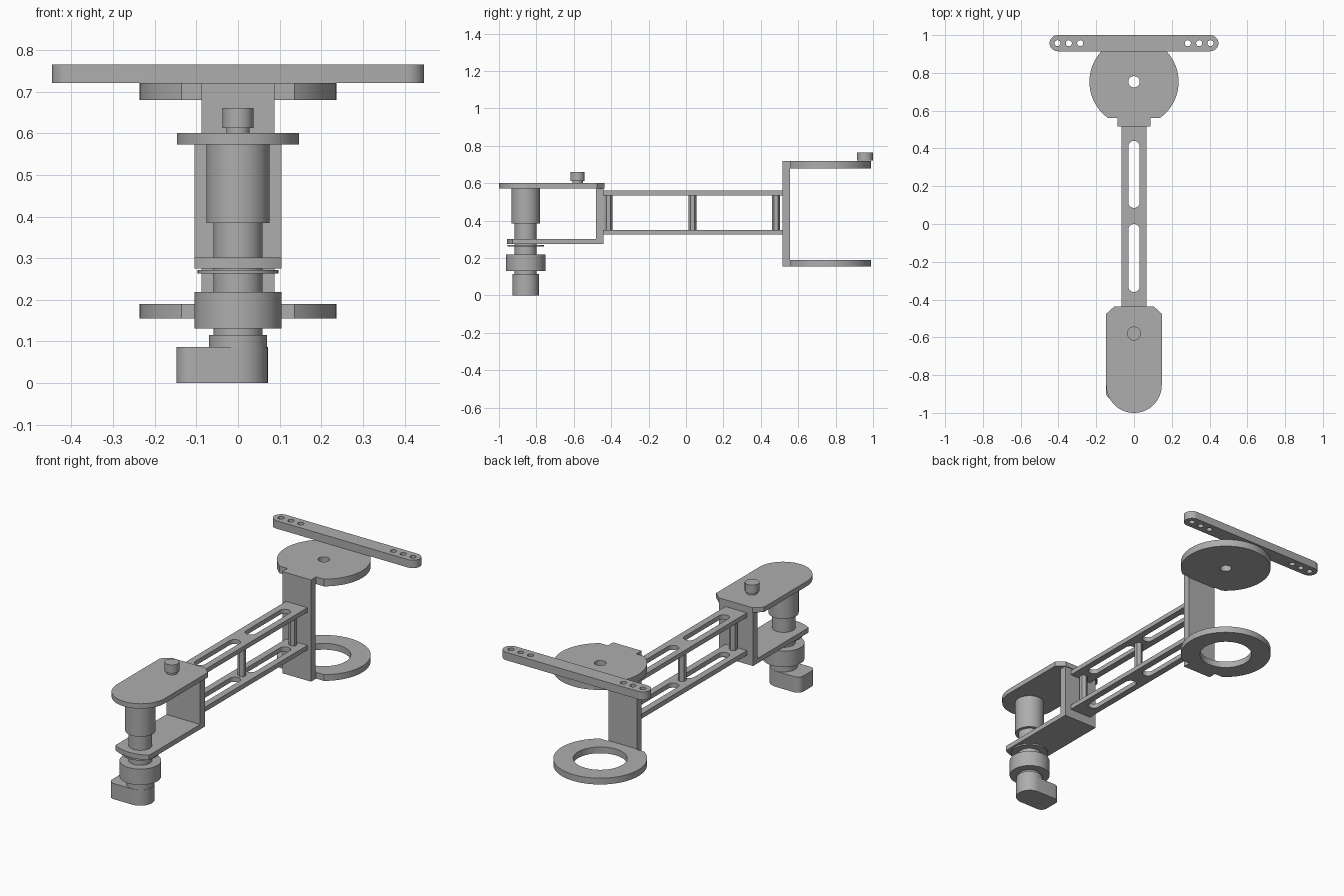
import bpy, bmesh, math

if "Cube" in bpy.data.objects:
    bpy.data.objects.remove(bpy.data.objects["Cube"])

gray = bpy.data.materials.new("plain_gray")
gray.diffuse_color = (0.42, 0.42, 0.42, 1)
gray.use_nodes = True
gray.node_tree.nodes["Principled BSDF"].inputs["Base Color"].default_value = gray.diffuse_color


def finish(ob):
    ob.data.materials.clear()
    ob.data.materials.append(gray)
    bpy.ops.object.select_all(action='DESELECT')
    ob.select_set(True)
    bpy.context.view_layer.objects.active = ob
    bpy.ops.object.shade_smooth_by_angle(angle=math.radians(30))
    return ob


def arc(cx, cy, r, a0, a1, n=32):
    """Points along an arc, angles in degrees."""
    return [(cx + r * math.cos(math.radians(a0 + (a1 - a0) * i / n)),
             cy + r * math.sin(math.radians(a0 + (a1 - a0) * i / n))) for i in range(n + 1)]


def circle(cx, cy, r, n=48):
    return arc(cx, cy, r, 0, 360, n)[:-1]


def slot(x, y0, y1, r):
    return arc(x, y1 - r, r, 0, 180, 16) + arc(x, y0 + r, r, 180, 360, 16)


def rect(x0, x1, y0, y1):
    return [(x0, y0), (x1, y0), (x1, y1), (x0, y1)]


def plate(name, z0, z1, *loops):
    """Extrude an outline with holes between two heights."""
    cu = bpy.data.curves.new(name + "_profile", 'CURVE')
    cu.dimensions, cu.fill_mode, cu.extrude = '2D', 'BOTH', (z1 - z0) / 2
    for pts in loops:
        sp = cu.splines.new('POLY')
        sp.points.add(len(pts) - 1)
        for p, (x, y) in zip(sp.points, pts):
            p.co = (x, y, 0, 1)
        sp.use_cyclic_u = True
    tmp = bpy.data.objects.new(name + "_profile", cu)
    bpy.context.collection.objects.link(tmp)
    dg = bpy.context.evaluated_depsgraph_get()
    me = bpy.data.meshes.new_from_object(tmp.evaluated_get(dg))
    bpy.data.objects.remove(tmp)
    bm = bmesh.new()
    bm.from_mesh(me)
    bmesh.ops.remove_doubles(bm, verts=bm.verts, dist=1e-5)
    bmesh.ops.translate(bm, verts=bm.verts, vec=(0, 0, (z0 + z1) / 2))
    bmesh.ops.recalc_face_normals(bm, faces=bm.faces)
    bm.to_mesh(me)
    bm.free()
    me.name = name
    ob = bpy.data.objects.new(name, me)
    bpy.context.collection.objects.link(ob)
    return finish(ob)


def rod(name, y, r, z0, z1, n=48):
    return plate(name, z0, z1, circle(0, y, r, n))


# Rear cross bar with three holes at each end
bar = arc(0.4045, 0.957, 0.0425, -90, 90, 16) + arc(-0.4045, 0.957, 0.0425, 90, 270, 16)
plate("cross_bar", 0.721, 0.765, bar,
      *[circle(s * x, 0.957, 0.016, 24) for s in (-1, 1) for x in (0.285, 0.345, 0.405)])

# Rear bracket: wall plus two round flanges with a flat front and a tab
cut = math.degrees(math.asin(0.193 / 0.236))
flange = arc(0, 0.753, 0.236, -cut, 180 + cut, 72) + [
    (-0.088, 0.56), (-0.088, 0.515), (0.088, 0.515), (0.088, 0.56)]
plate("rear_top_flange", 0.68, 0.72, flange, circle(0, 0.753, 0.03, 32))
plate("rear_bottom_ring", 0.155, 0.19, flange, circle(0, 0.753, 0.136))
plate("rear_bracket_wall", 0.19, 0.68, rect(-0.088, 0.088, 0.515, 0.555))

# Twin slotted arm plates joined by hexagonal spacers
for name, z0, z1 in (("upper_arm_plate", 0.535, 0.56), ("lower_arm_plate", 0.325, 0.351)):
    plate(name, z0, z1, rect(-0.066, 0.066, -0.44, 0.515),
          slot(0, 0.085, 0.44, 0.03), slot(0, -0.36, 0.0, 0.03))
for y in (-0.414, 0.035, 0.482):
    spacer = arc(0, y, 0.0215, 90, 450, 6)[:-1]
    plate("arm_spacer", 0.351, 0.535, spacer)

# Front bracket: rounded top plate, wall and lower flange
plate("front_top_plate", 0.573, 0.6,
      arc(0, -0.853, 0.147, 180, 360, 48) +
      [(0.147, -0.475), (0.104, -0.436), (-0.104, -0.436), (-0.147, -0.475)])
plate("front_bracket_wall", 0.275, 0.573, rect(-0.104, 0.104, -0.48, -0.44))
half = math.degrees(math.asin(0.104 / 0.2))
plate("front_lower_flange", 0.275, 0.302,
      arc(0, -0.757, 0.2, 270 - half, 270 + half, 16) + [(0.104, -0.48), (-0.104, -0.48)])

# Knob on the top plate
rod("knob_neck", -0.58, 0.028, 0.6, 0.613, 32)
rod("knob", -0.58, 0.037, 0.613, 0.66, 32)

# Vertical spindle stack
Y = -0.857
for name, r, z0, z1 in (("spindle_housing", 0.076, 0.385, 0.573),
                        ("spindle_shaft", 0.059, 0.115, 0.385),
                        ("washer", 0.097, 0.263, 0.271),
                        ("collar", 0.105, 0.131, 0.219),
                        ("foot_hub", 0.07, 0.087, 0.116)):
    rod(name, Y, r, z0, z1)

# Foot: one round end, one squared end with eased corners
w, c = 0.0715, 0.035
plate("foot", 0, 0.087, arc(0, Y, w, -90, 90, 24) +
      arc(-0.148 + c, Y + w - c, c, 90, 180, 8) + arc(-0.148 + c, Y - w + c, c, 180, 270, 8))
